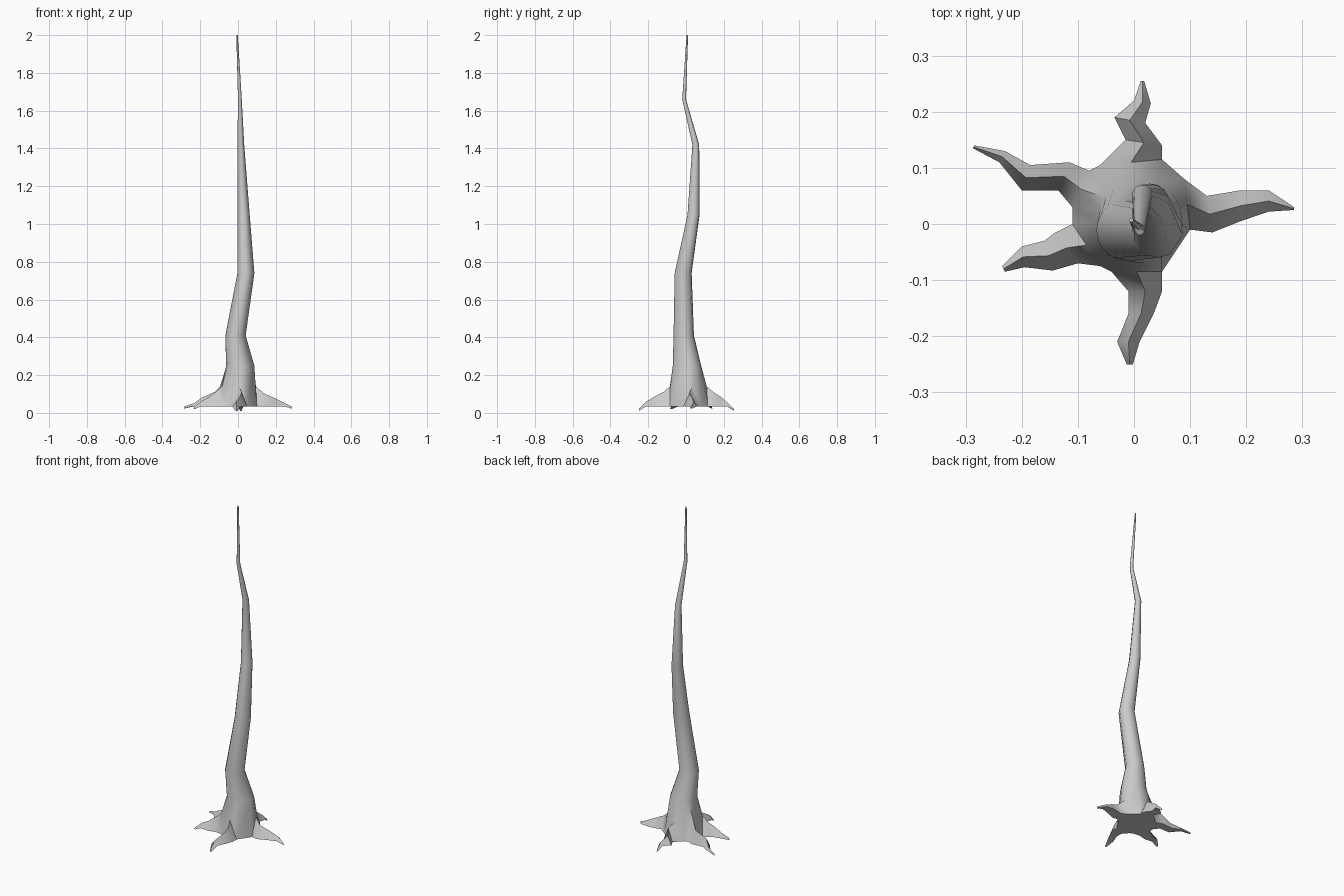
import bpy, bmesh, math

if "Cube" in bpy.data.objects:
    bpy.data.objects.remove(bpy.data.objects["Cube"])

BASE = 0.035  # height of the flat underside

# Root stations from trunk to tip: side a (x, y), side b (x, y), ridge height
ROOTS = [
    # right
    [(.10, -.01, .09, .08, .14), (.14, -.015, .13, .05, .105), (.19, .005, .19, .06, .08),
     (.24, .022, .24, .06, .055), (.285, .025, .285, .03, .033)],
    # back
    [(.05, .115, -.06, .105, .14), (.05, .14, -.015, .15, .11), (.02, .18, -.035, .19, .085),
     (.03, .215, 0, .22, .055), (.018, .255, .012, .255, .02)],
    # back left
    [(-.08, .095, -.11, .03, .14), (-.115, .11, -.135, .06, .11), (-.185, .105, -.20, .06, .08),
     (-.23, .13, -.24, .11, .05), (-.285, .14, -.287, .135, .033)],
    # left
    [(-.11, 0, -.06, -.075, .14), (-.14, -.015, -.10, -.07, .11), (-.16, -.03, -.145, -.083, .085),
     (-.20, -.04, -.195, -.077, .06), (-.235, -.075, -.23, -.085, .03)],
    # front
    [(-.04, -.085, .05, -.085, .14), (-.01, -.12, .05, -.12, .11), (-.01, -.16, .035, -.16, .09),
     (-.03, -.21, .01, -.21, .06), (-.013, -.25, -.002, -.25, .02)],
]

# Trunk rings: height, centre x, centre y, radius
TRUNK = [(.25, .012, .005, .075), (.41, -.013, -.012, .054), (.74, .042, -.015, .045),
         (1.05, .03, .04, .032), (1.42, .015, .052, .018), (1.66, .010, -.010, .010),
         (2.0, -.005, .007, .004)]

bm = bmesh.new()


def station(ax, ay, bx, by, top, low):
    """Tent-shaped root section: side a, ridge, side b."""
    return [bm.verts.new(p) for p in
            ((ax, ay, low), ((ax + bx) / 2, (ay + by) / 2, top), (bx, by, low))]


def bridge(r0, r1):
    n = len(r0)
    for i in range(n):
        j = (i + 1) % n
        bm.faces.new((r0[i], r0[j], r1[j], r1[i]))


# Roots, each a tapering tent running out from its mouth in the trunk
mouths, underside = [], []
for root in ROOTS:
    rings = [station(*s, min(BASE, s[4] - .01)) for s in root]
    for r0, r1 in zip(rings, rings[1:]):
        bridge(r0, r1)
    bm.faces.new(rings[-1])
    mouths += rings[0]
    underside += [rings[0][0], rings[0][2]]
bm.faces.new(underside)

# Trunk, rising from the ring of root mouths
angles = [math.atan2(v.co.y, v.co.x) for v in mouths]
lower = mouths
for z, cx, cy, r in TRUNK:
    ring = [bm.verts.new((cx + r * math.cos(a), cy + r * math.sin(a), z)) for a in angles]
    bridge(lower, ring)
    lower = ring
bm.faces.new(lower)

bmesh.ops.recalc_face_normals(bm, faces=bm.faces)
mesh = bpy.data.meshes.new("tree_trunk")
bm.to_mesh(mesh)
bm.free()
trunk = bpy.data.objects.new("tree_trunk", mesh)
bpy.context.collection.objects.link(trunk)
bpy.context.view_layer.objects.active = trunk
trunk.select_set(True)
bpy.ops.object.shade_smooth_by_angle(angle=math.radians(50))
